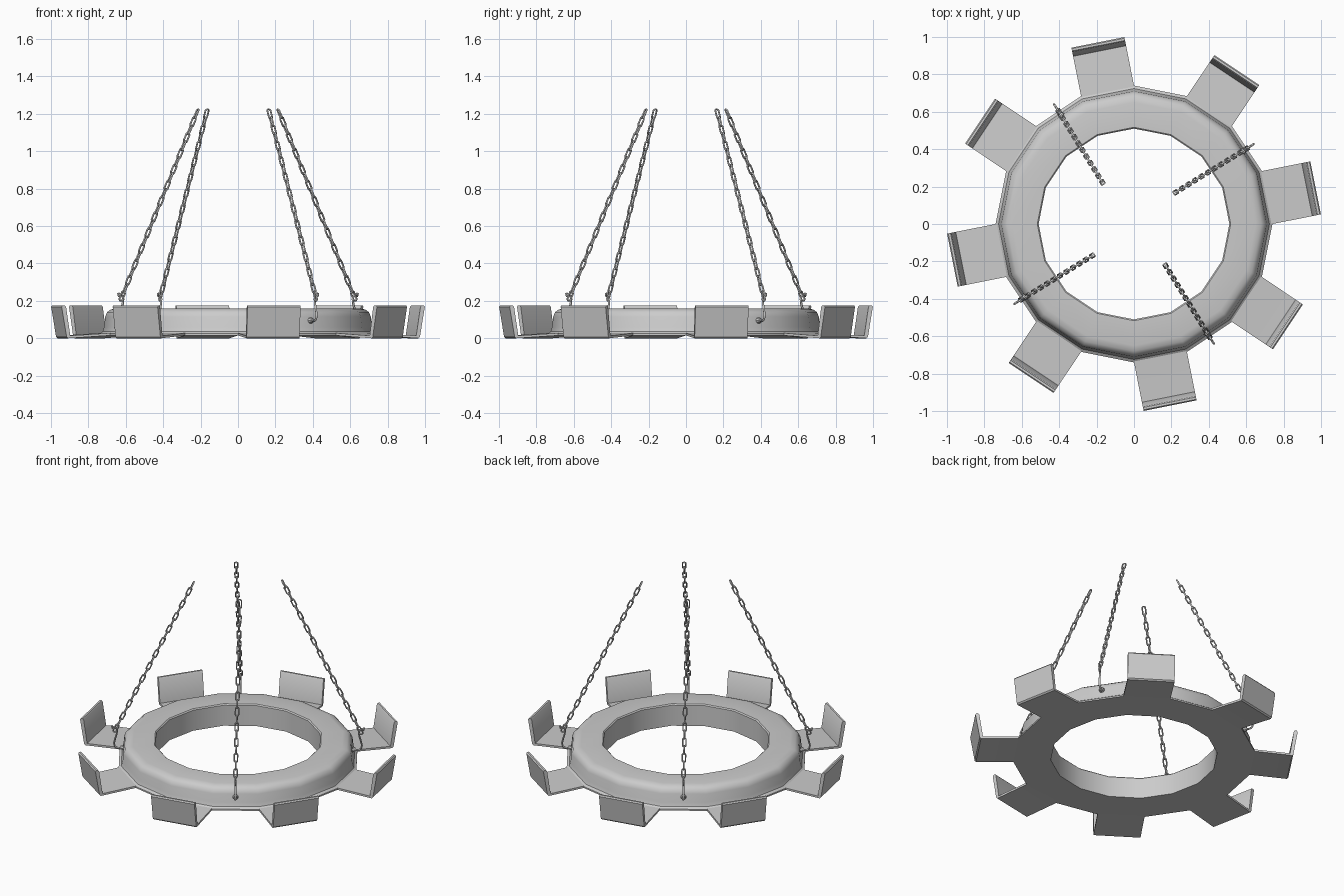
import bpy, bmesh, math
from mathutils import Vector, Matrix

if "Cube" in bpy.data.objects:
    bpy.data.objects.remove(bpy.data.objects["Cube"])

SIDES = 16


def add_mesh(name, bm, smooth_angle):
    bmesh.ops.recalc_face_normals(bm, faces=bm.faces)
    me = bpy.data.meshes.new(name)
    bm.to_mesh(me)
    bm.free()
    ob = bpy.data.objects.new(name, me)
    bpy.context.collection.objects.link(ob)
    bpy.context.view_layer.objects.active = ob
    bpy.ops.object.select_all(action='DESELECT')
    ob.select_set(True)
    bpy.ops.object.shade_smooth_by_angle(angle=math.radians(smooth_angle))
    return ob


def add_wires(name, paths, radius):
    """Sweep round wire along (points, cyclic) paths and turn it into a mesh."""
    cu = bpy.data.curves.new(name + "_curve", 'CURVE')
    cu.dimensions = '3D'
    cu.bevel_depth = radius
    cu.bevel_resolution = 1
    cu.use_fill_caps = True
    for pts, cyclic in paths:
        sp = cu.splines.new('POLY')
        sp.points.add(len(pts) - 1)
        for p, co in zip(sp.points, pts):
            p.co = (*co, 1)
        sp.use_cyclic_u = cyclic
    tmp = bpy.data.objects.new(name + "_tmp", cu)
    bpy.context.collection.objects.link(tmp)
    dg = bpy.context.evaluated_depsgraph_get()
    bm = bmesh.new()
    bm.from_mesh(bpy.data.meshes.new_from_object(tmp.evaluated_get(dg)))
    bpy.data.objects.remove(tmp)
    return add_mesh(name, bm, 60)


# Ring: rounded profile revolved in 16 steps
profile = [(0.51, 0.015), (0.51, 0.153), (0.517, 0.16), (0.65, 0.16), (0.68, 0.154),
           (0.70, 0.14), (0.71, 0.115), (0.716, 0.06), (0.724, 0.036), (0.74, 0.025), (0.74, 0.015)]
bm = bmesh.new()
loops = []
for i in range(SIDES):
    a = 2 * math.pi * i / SIDES
    loops.append([bm.verts.new((r * math.cos(a), r * math.sin(a), z)) for r, z in profile])
n = len(profile)
for i in range(SIDES):
    a, b = loops[i], loops[(i + 1) % SIDES]
    for j in range(n):
        bm.faces.new((a[j], b[j], b[(j + 1) % n], a[(j + 1) % n]))
add_mesh("ring", bm, 35)

# Eight bent tabs on every other side of the ring
half = 0.74 * math.sin(math.pi / SIDES)
tab = [(0.70, 0.015), (0.726, 0.015), (0.955, 0.0), (0.963, 0.008), (0.99, 0.168), (0.984, 0.176),
       (0.972, 0.176), (0.966, 0.168), (0.943, 0.014), (0.726, 0.028), (0.70, 0.03)]
for k in range(8):
    bm = bmesh.new()
    rows = [[bm.verts.new((x, y, z)) for x, z in tab] for y in (-half, half)]
    m = len(tab)
    for j in range(m):
        bm.faces.new((rows[0][j], rows[0][(j + 1) % m], rows[1][(j + 1) % m], rows[1][j]))
    bm.faces.new(rows[0])
    bm.faces.new(rows[1])
    bm.transform(Matrix.Rotation(math.radians(11.25 + 45 * k), 4, 'Z'))
    add_mesh(f"tab_{k + 1}", bm, 30)


def link(centre, along, side, length, width):
    """Closed stadium-shaped chain link."""
    r = width / 2
    s = length / 2 - r
    pts = []
    for i in range(12):
        t = math.pi * (i + 0.5) / 6
        end = s if math.sin(t) > 0 else -s
        pts.append(centre + side * (r * math.cos(t)) + along * (end + r * math.sin(t)))
    return pts, True


# Four chains with hooks and fixing studs
LINKS = 24
for k in range(4):
    base = math.radians(33.75 + 90 * k)
    rot = Matrix.Rotation(base, 3, 'Z')
    start = rot @ Vector((0.745, 0, 0.225))
    top_a = base + math.radians(3.5)
    end = Vector((0.28 * math.cos(top_a), 0.28 * math.sin(top_a), 1.20))
    d = (end - start).normalized()
    s1 = d.cross(Vector((0, 0, 1))).normalized()
    s2 = d.cross(s1)
    paths = []
    for i in range(LINKS):
        c = start.lerp(end, i / (LINKS - 1))
        paths.append(link(c, d, s1 if i % 2 else s2, 0.054, 0.021))
    add_wires(f"chain_{k + 1}", paths, 0.0048)

    hook = [(0.70, 0.095), (0.735, 0.092), (0.752, 0.102), (0.757, 0.125), (0.75, 0.155),
            (0.741, 0.185), (0.738, 0.21), (0.744, 0.228), (0.757, 0.235), (0.768, 0.225), (0.77, 0.243)]
    add_wires(f"hook_{k + 1}", [([rot @ Vector((x, 0, z)) for x, z in hook], False)], 0.006)

    bm = bmesh.new()
    bmesh.ops.create_cone(bm, cap_ends=True, segments=8, radius1=0.018, radius2=0.012, depth=0.02)
    bm.transform(Matrix.Rotation(base, 4, 'Z') @ Matrix.Translation((0.708, 0, 0.095))
                 @ Matrix.Rotation(math.pi / 2, 4, 'Y'))
    add_mesh(f"hook_stud_{k + 1}", bm, 40)
